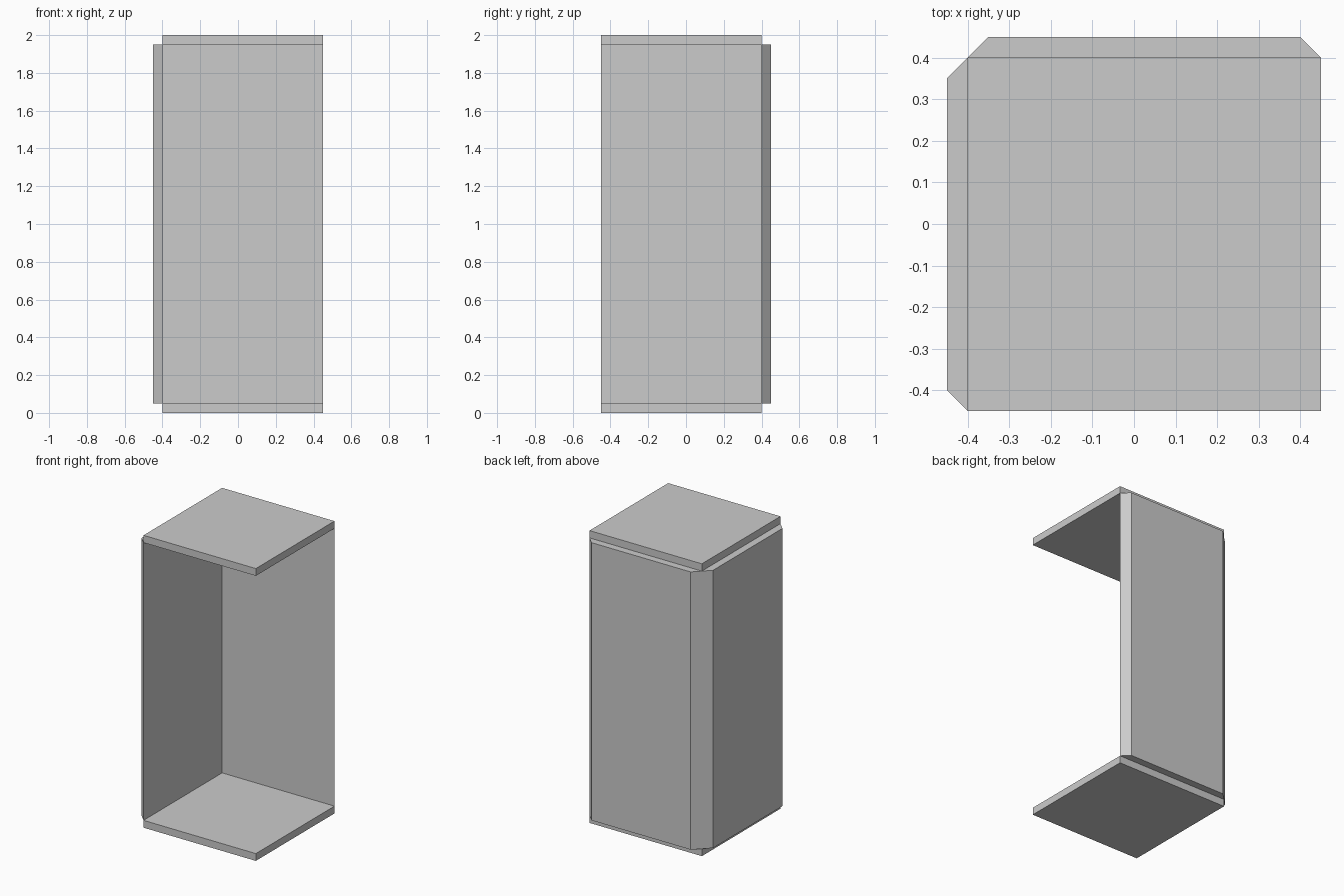
import bpy
import bmesh

if "Cube" in bpy.data.objects:
    bpy.data.objects.remove(bpy.data.objects["Cube"])


def prism(name, outline, z0, z1):
    """Extrude a flat outline from z0 to z1."""
    bm = bmesh.new()
    face = bm.faces.new([bm.verts.new((x, y, z0)) for x, y in outline])
    top = bmesh.ops.extrude_face_region(bm, geom=[face])["geom"]
    bmesh.ops.translate(bm, vec=(0, 0, z1 - z0),
                        verts=[v for v in top if isinstance(v, bmesh.types.BMVert)])
    bmesh.ops.recalc_face_normals(bm, faces=bm.faces)
    mesh = bpy.data.meshes.new(name)
    bm.to_mesh(mesh)
    bm.free()
    obj = bpy.data.objects.new(name, mesh)
    bpy.context.collection.objects.link(obj)
    return obj


T = 0.05               # panel thickness
IN, OUT = 0.40, 0.45   # inner and outer limits
HEIGHT = 2.0

# Square floor and ceiling panels
square = [(-IN, -OUT), (OUT, -OUT), (OUT, IN), (-IN, IN)]
prism("floor_panel", square, 0, T)
prism("ceiling_panel", square, HEIGHT - T, HEIGHT)

# Back wall with mitred ends; the left wall is its mirror across the diagonal
back = [(-IN, IN), (OUT, IN), (OUT - T, OUT), (-IN + T, OUT)]
left = [(-y, -x) for x, y in back]
prism("back_wall", back, T, HEIGHT - T)
prism("left_wall", left, T, HEIGHT - T)
